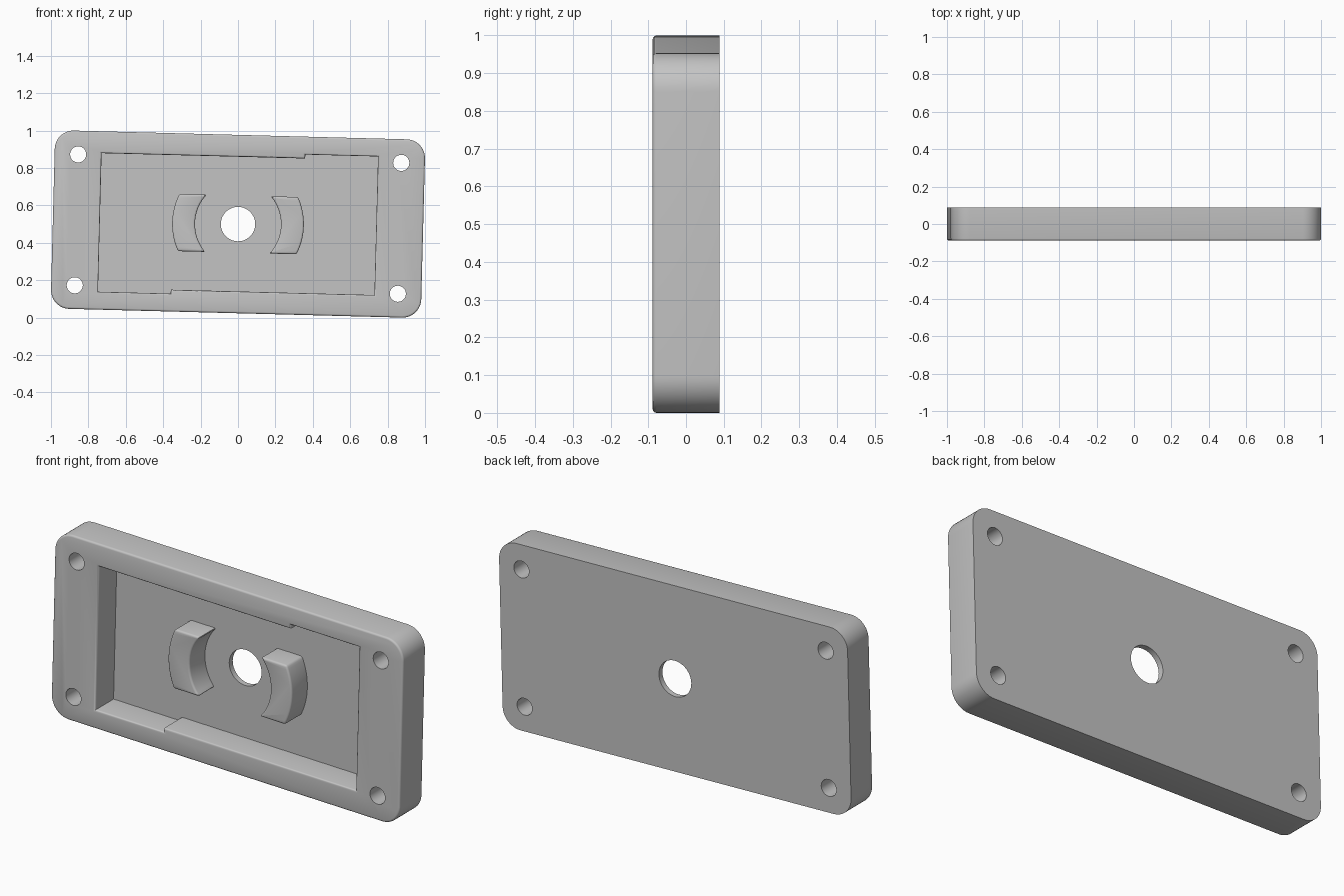
import bpy, bmesh
from math import sin, cos, pi, radians, asin
from mathutils import Matrix

if "Cube" in bpy.data.objects:
    bpy.data.objects.remove(bpy.data.objects["Cube"], do_unlink=True)

FRONT, BACK, FLOOR = -0.0885, 0.0885, 0.06
FILLET = 0.01

grey = bpy.data.materials.new("light grey")
grey.use_nodes = True
grey.diffuse_color = (0.55, 0.55, 0.55, 1)
grey.node_tree.nodes["Principled BSDF"].inputs["Base Color"].default_value = grey.diffuse_color


def prism(name, outline, y0, y1):
    """Extrude an x-z outline along y."""
    bm = bmesh.new()
    face = bm.faces.new([bm.verts.new((x, y0, z)) for x, z in outline])
    moved = bmesh.ops.extrude_face_region(bm, geom=[face])["geom"]
    for v in moved:
        if isinstance(v, bmesh.types.BMVert):
            v.co.y = y1
    bmesh.ops.recalc_face_normals(bm, faces=bm.faces)
    mesh = bpy.data.meshes.new(name)
    bm.to_mesh(mesh)
    bm.free()
    mesh.materials.append(grey)
    obj = bpy.data.objects.new(name, mesh)
    bpy.context.collection.objects.link(obj)
    return obj


def arc(cx, cz, r, a0, a1, n):
    return [(cx + r * cos(a0 + (a1 - a0) * i / n), cz + r * sin(a0 + (a1 - a0) * i / n))
            for i in range(n + 1)]


def cut(obj, cutter):
    """Subtract the cutter, keep the result and remove the cutter."""
    mod = obj.modifiers.new("cut", 'BOOLEAN')
    mod.operation, mod.solver, mod.object = 'DIFFERENCE', 'EXACT', cutter
    deps = bpy.context.evaluated_depsgraph_get()
    mesh = bpy.data.meshes.new_from_object(obj.evaluated_get(deps))
    obj.modifiers.clear()
    obj.data = mesh
    bpy.data.objects.remove(cutter, do_unlink=True)


def fillet(obj, rule):
    """Round the sharp edges that satisfy the rule."""
    bm = bmesh.new()
    bm.from_mesh(obj.data)
    edges = [e for e in bm.edges if len(e.link_faces) == 2
             and e.calc_face_angle(0) > 0.6 and rule([v.co.y for v in e.verts])]
    bmesh.ops.bevel(bm, geom=edges, offset=FILLET, segments=3, profile=0.5,
                    affect='EDGES', clamp_overlap=False)
    bm.to_mesh(obj.data)
    bm.free()


def finish(obj):
    for p in obj.data.polygons:
        p.use_smooth = True
    obj.data.set_sharp_from_angle(angle=radians(32))
    # The whole model leans slightly about the front-back axis
    obj.matrix_world = Matrix.Translation((0, 0, 0.5)) @ Matrix.Rotation(radians(1.5), 4, 'Y')


# Plate with rounded corners
hw, hh, r = 0.99, 0.4767, 0.1
outline = []
for k, (sx, sz) in enumerate([(1, 1), (-1, 1), (-1, -1), (1, -1)]):
    outline += arc(sx * (hw - r), sz * (hh - r), r, k * pi / 2, (k + 1) * pi / 2, 12)
plate = prism("plate", outline, FRONT, BACK)

# Pocket with one step on the top wall and one on the bottom wall
half = [(0.739, 0.381), (0.35, 0.381), (0.35, 0.36), (-0.739, 0.36)]
pocket = half + [(-x, -z) for x, z in half]
cut(plate, prism("pocket_cutter", pocket, FRONT - 0.1, FLOOR))
fillet(plate, lambda ys: max(ys) < FRONT + 1e-4)

# Screw holes and centre hole
holes = [(sx * 0.864, sz * 0.35, 0.043) for sx in (1, -1) for sz in (1, -1)] + [(0, 0, 0.092)]
for x, z, rad in holes:
    cut(plate, prism("hole_cutter", arc(x, z, rad, 0, 2 * pi, 48)[:-1], FRONT - 0.1, BACK + 0.1))
finish(plate)

# Curved blocks on either side of the centre hole
inner, outer, tall = 0.23, 0.352, 0.153
ai, ao = asin(tall / inner), asin(tall / outer)
for name, side in (("left_block", 1), ("right_block", -1)):
    shape = arc(0, 0, outer, -ao, ao, 16) + arc(0, 0, inner, ai, -ai, 16)
    block = prism(name, [(side * x, z) for x, z in shape], -0.067, FLOOR + 0.005)
    fillet(block, lambda ys: min(ys) < 0)
    finish(block)
